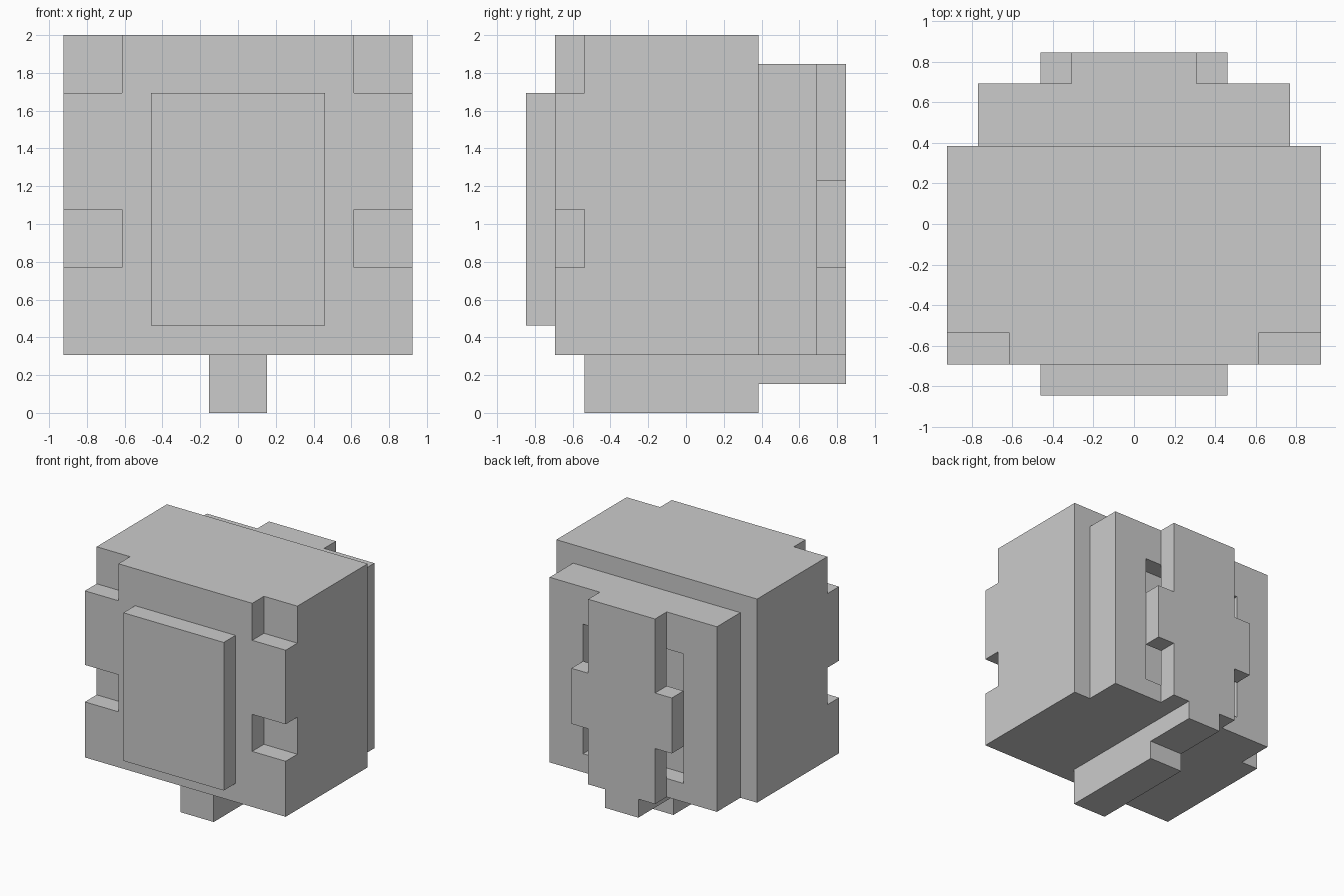
import bpy

if "Cube" in bpy.data.objects:
    bpy.data.objects.remove(bpy.data.objects["Cube"])

U = 2 / 13  # one block unit; the model is 13 units tall


def box(name, x, y, z):
    """Box from (min, max) ranges given in block units."""
    bpy.ops.mesh.primitive_cube_add(size=1)
    o = bpy.context.object
    o.name = name
    for v in o.data.vertices:
        v.co = [(r[0] if c < 0 else r[1]) * U for c, r in zip(v.co, (x, y, z))]
    return o


def carve(target, cutter):
    """Subtract the cutter from the target and remove it."""
    m = target.modifiers.new("carve", 'BOOLEAN')
    m.operation = 'DIFFERENCE'
    m.solver = 'EXACT'
    m.object = cutter
    cutter.hide_render = True
    bpy.context.view_layer.objects.active = target
    bpy.ops.object.modifier_apply(modifier=m.name)
    bpy.data.objects.remove(cutter, do_unlink=True)


# Main body with four notches in the front vertical edges
body = box("body", (-6, 6), (-4.5, 2.5), (2, 13))
for z in ((11, 14), (5, 7)):
    for x in ((-7, -4), (4, 7)):
        carve(body, box("notch_cutter", x, (-5.5, -3.5), z))

# Raised front panel
box("front_panel", (-3, 3), (-5.5, -4.5), (3, 11))

# Back pack with a shallow recess running behind the strap
pack = box("back_pack", (-5, 5), (2.5, 4.5), (2, 12))
carve(pack, box("recess_cutter", (-3, 3), (3.5, 5.5), (3, 10)))

# Vertical strap over the recess, with side tabs
box("back_strap", (-2, 2), (4.5, 5.5), (2, 12))
for side, x in (("left", (-3, -2)), ("right", (2, 3))):
    box("strap_tab_" + side, x, (4.5, 5.5), (5, 8))

# Keel under the body and its thinner tail at the back
box("keel", (-1, 1), (-3.5, 2.5), (0, 2))
box("keel_tail", (-1, 1), (2.5, 5.5), (1, 2))
